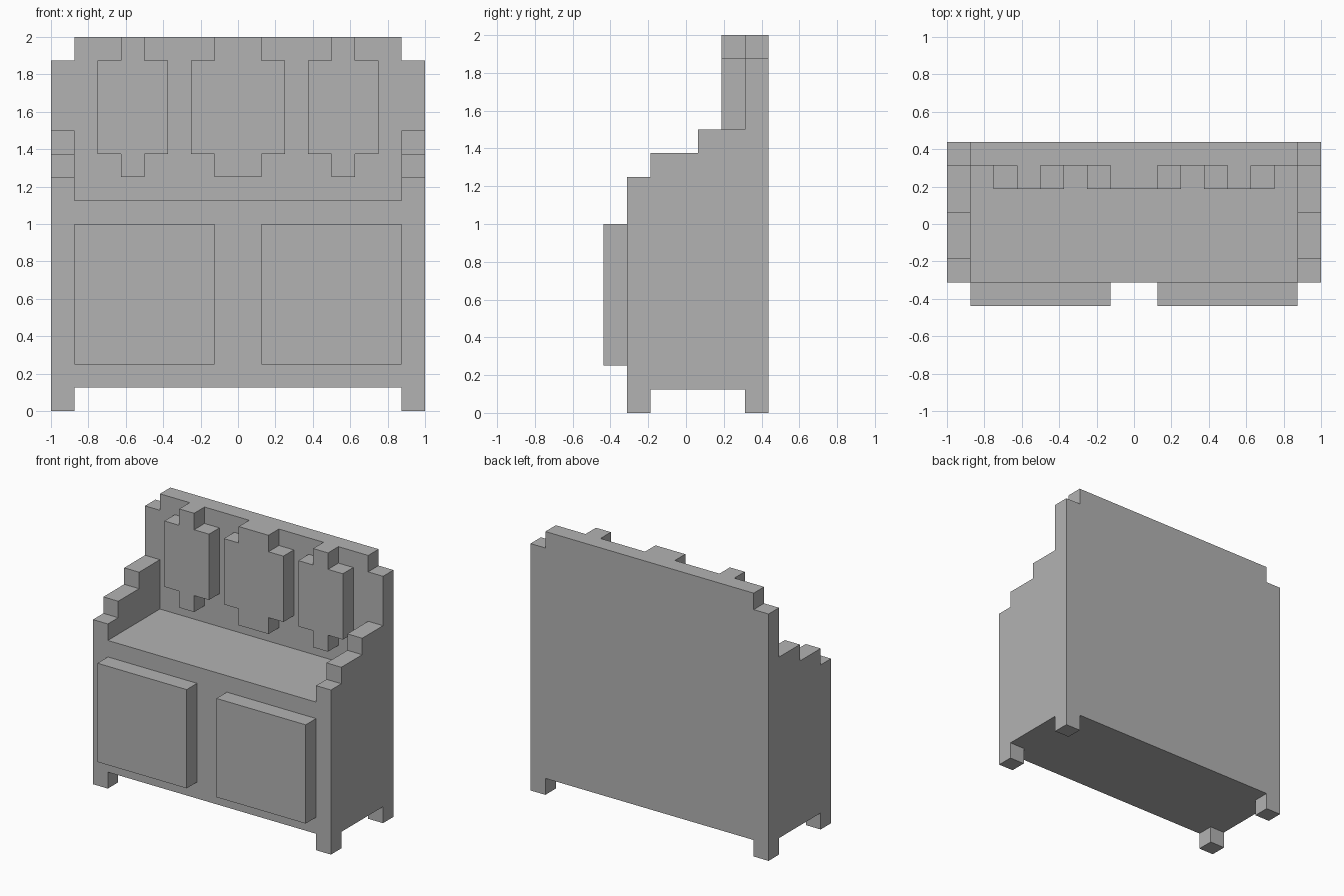
import bpy
import bmesh
from mathutils import Vector

U = 0.125  # one block of the grid

cube = bpy.data.objects.get("Cube")
if cube:
    bpy.data.objects.remove(cube, do_unlink=True)

grey = bpy.data.materials.new("plain_grey")
grey.use_nodes = True
colour = (0.45, 0.45, 0.45, 1)
grey.diffuse_color = colour
grey.node_tree.nodes["Principled BSDF"].inputs["Base Color"].default_value = colour


def extrude(name, points, place, push):
    """Extrude a flat outline, given in blocks, into a solid part."""
    bm = bmesh.new()
    face = bm.faces.new([bm.verts.new(Vector(place(a, b)) * U) for a, b in points])
    new = bmesh.ops.extrude_face_region(bm, geom=[face])["geom"]
    verts = [v for v in new if isinstance(v, bmesh.types.BMVert)]
    bmesh.ops.translate(bm, verts=verts, vec=Vector(push) * U)
    bmesh.ops.recalc_face_normals(bm, faces=bm.faces)
    mesh = bpy.data.meshes.new(name)
    bm.to_mesh(mesh)
    bm.free()
    mesh.materials.append(grey)
    part = bpy.data.objects.new(name, mesh)
    bpy.context.collection.objects.link(part)
    return part


def front_part(name, points, y, depth):
    return extrude(name, points, lambda x, z: (x, y, z), (0, depth, 0))


def rect(x0, x1, z0, z1):
    return [(x0, z0), (x1, z0), (x1, z1), (x0, z1)]


def mirrored(half):
    """Complete a symmetric outline from its +x half, listed bottom to top."""
    return half + [(-x, z) for x, z in reversed(half)]


# Cabinet body between the side panels, its top forming the counter
front_part("cabinet_body", rect(-7, 7, 1, 9), -2.5, 5)

# Back panel with rear feet and notched upper corners
back = mirrored([(7, 1), (7, 0), (8, 0), (8, 15), (7, 15), (7, 16)])
front_part("back_panel", back, 2.5, 1)

# Side panels with front feet and stepped tops
steps = [(-2.5, 0), (-1.5, 0), (-1.5, 1), (2.5, 1), (2.5, 12), (0.5, 12),
         (0.5, 11), (-1.5, 11), (-1.5, 10), (-2.5, 10)]
for side, s in (("left", 1), ("right", -1)):
    extrude(f"{side}_side_panel", steps, lambda y, z: (7 * s, y, z), (s, 0, 0))
    # Raised cupboard door
    front_part(f"{side}_door", rect(s, 7 * s, 2, 8), -3.5, 1)

# Plates standing against the back, with a narrower top and bottom
for name, centre, wide, narrow in (("right_plate", -4.5, 1.5, 0.5),
                                   ("middle_plate", 0, 2, 1),
                                   ("left_plate", 4.5, 1.5, 0.5)):
    half = [(narrow, 10), (narrow, 11), (wide, 11),
            (wide, 15), (narrow, 15), (narrow, 16)]
    outline = [(centre + x, z) for x, z in mirrored(half)]
    front_part(name, outline, 1.5, 1)
